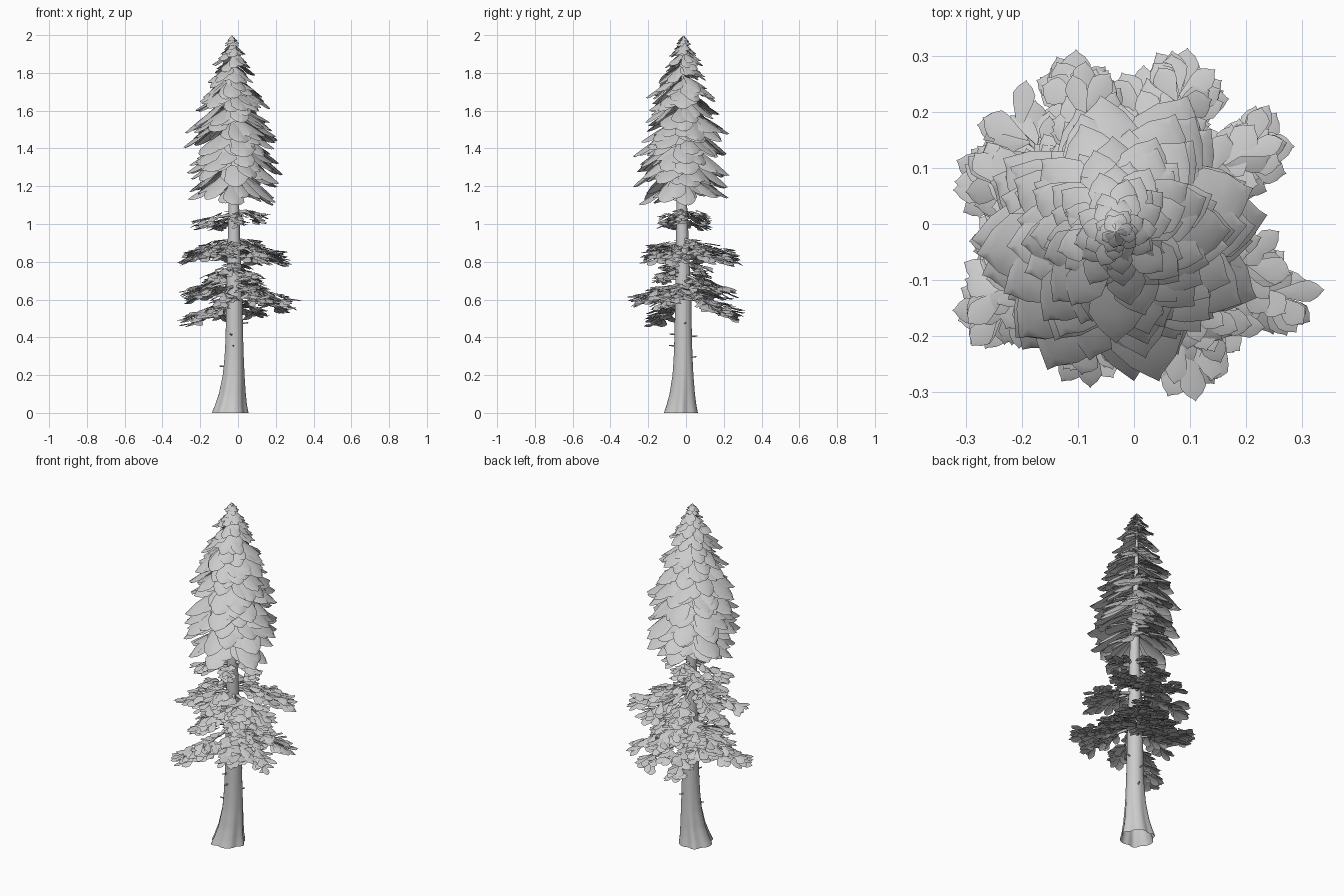
import bpy, bmesh, math, random
from mathutils import Vector

random.seed(7)
rnd = random.uniform
cube = bpy.data.objects.get("Cube")
if cube:
    bpy.data.objects.remove(cube)

grey = bpy.data.materials.new("plain grey")
grey.use_nodes = True
grey.diffuse_color = (0.6, 0.6, 0.6, 1)
grey.node_tree.nodes["Principled BSDF"].inputs["Base Color"].default_value = (0.6, 0.6, 0.6, 1)

UP = Vector((0, 0, 1))
# Trunk profile: height, centre x, centre y, radius
TRUNK = [(0, -.045, -.027, .091), (.04, -.04, -.024, .080), (.1, -.032, -.02, .068),
         (.2, -.024, -.016, .056), (.35, -.019, -.015, .047), (.6, -.02, -.015, .043),
         (.85, -.021, -.018, .035), (1.1, -.022, -.022, .028), (1.5, -.028, -.018, .017),
         (1.85, -.032, -.014, .007), (1.99, -.032, -.014, .002)]
# Crown outline: tip height, radius
CROWN = [(1.1, .225), (1.22, .26), (1.4, .25), (1.6, .21), (1.8, .12), (1.9, .07), (1.98, .025)]
# Blade outline: position along the blade, half width
LEAF = [(0, .12), (.3, .5), (.58, .9), (.76, 1), (.91, .62), (1, .16)]


def sample(table, z):
    """Linear interpolation of a table by its first column."""
    z = min(max(z, table[0][0]), table[-1][0])
    for a, b in zip(table, table[1:]):
        if z <= b[0]:
            f = (z - a[0]) / (b[0] - a[0])
            return [p + (q - p) * f for p, q in zip(a[1:], b[1:])]


def axis(z):
    x, y, r = sample(TRUNK, z)
    return Vector((x, y, z))


def finish(bm, name):
    mesh = bpy.data.meshes.new(name)
    bm.to_mesh(mesh)
    bm.free()
    mesh.materials.append(grey)
    mesh.shade_smooth()
    ob = bpy.data.objects.new(name, mesh)
    bpy.context.collection.objects.link(ob)


def leaf(bm, root, angle, length, half, drop, bend=1.35, fold=.25, roll=0.0):
    """A curved blade that runs outward and droops."""
    out = Vector((math.cos(angle), math.sin(angle), 0))
    side = Vector((-out.y, out.x, 0)) + UP * roll
    rows = []
    for t, w in LEAF:
        mid = root + out * length * t - UP * drop * t ** bend
        rows.append([bm.verts.new(mid + side * s * half * w - UP * abs(s) * half * w * fold
                                  - out * abs(s) * t * half * .2) for s in (-1, 0, 1)])
    for a, b in zip(rows, rows[1:]):
        for i in (0, 1):
            bm.faces.new((a[i], b[i], b[i + 1], a[i + 1]))


def tube(bm, points, radii, sides=6, lobes=None):
    """A tube of rings along a path, open at the start."""
    rings = []
    for i, p in enumerate(points):
        d = (points[min(i + 1, len(points) - 1)] - points[max(i - 1, 0)]).normalized()
        u = Vector((1, 0, 0)) if abs(d.z) > .9 else d.cross(UP).normalized()
        v = UP.cross(u) if abs(d.z) > .9 else u.cross(d)
        ring = []
        for k in range(sides):
            a = math.tau * k / sides
            r = radii[i] * (lobes(a, p.z) if lobes else 1)
            ring.append(bm.verts.new(p + u * math.cos(a) * r + v * math.sin(a) * r))
        rings.append(ring)
    for a, b in zip(rings, rings[1:]):
        for k in range(sides):
            n = (k + 1) % sides
            bm.faces.new((a[k], a[n], b[n], b[k]))
    bm.faces.new(rings[-1])
    bmesh.ops.recalc_face_normals(bm, faces=bm.faces)


# Trunk with root flare
def flare(a, z):
    f = max(0, 1 - z / .35)
    return 1 + .07 * f * math.cos(6 * a) + .04 * f * math.cos(9 * a)


bm = bmesh.new()
heights = [.02 * i for i in range(10)] + [.2 + .1 * i for i in range(18)] + [1.99]
tube(bm, [axis(z) for z in heights], [sample(TRUNK, z)[2] for z in heights], 36, flare)
finish(bm, "trunk")

# Dead twigs on the bare trunk
bm = bmesh.new()
for z, a in ((.24, 3.3), (.29, 1.2), (.35, 4.6), (.4, 1.5), (.41, 4.4), (.47, .2)):
    d = Vector((math.cos(a), math.sin(a), .1))
    p = axis(z) + d * .03
    tube(bm, [p, p + d * .045], [.005, .003], 5)
finish(bm, "dead_twigs")

# Crown: stacked tiers of drooping blades
bm = bmesh.new()
TIERS = 14
for i in range(TIERS):
    z = 1.14 + .81 * (i / (TIERS - 1)) ** .95
    radius = sample(CROWN, z)[0]
    for k in range(8):
        a = math.tau * (k + .25) / 8 + rnd(-.2, .2)
        r = radius * rnd(.88, 1.08)
        drop = r * rnd(.5, .7)
        half = r * .23 + .004
        tip = z + rnd(-.045, .03) * min(1, radius * 6)
        root = axis(min(tip + drop, 1.98))
        leaf(bm, root, a, r, half, drop, fold=.3, roll=rnd(-.2, .2))
        # Shorter blades layered beside each long one
        for turn, lift in ((.3, .012), (-.3, -.012)):
            leaf(bm, root + UP * lift, a + turn * rnd(.5, 1.2), r * rnd(.68, .92), half * .85,
                 drop * rnd(.75, .95), fold=.3, roll=rnd(-.25, .25))
finish(bm, "crown_foliage")

# Leading shoot at the very top
bm = bmesh.new()
for k in range(5):
    leaf(bm, axis(1.985) + UP * .013, k * 1.26, .026, .008, .03)
finish(bm, "top_shoot")

# Lower boughs: pad centres
PADS = [(-.245, -.16, .49), (-.17, -.14, .52), (-.11, .23, .53), (.09, .23, .53), (.21, .13, .57),
        (.255, -.13, .58), (.1, -.23, .60), (-.08, -.21, .61), (.17, -.21, .60), (.14, -.05, .63),
        (-.21, .17, .62), (-.22, -.03, .63), (.02, .2, .64), (.1, .08, .68), (-.23, .08, .64),
        (-.13, .09, .70), (.07, -.13, .71), (-.13, -.12, .72), (.02, .09, .75), (-.03, -.1, .76),
        (.21, .14, .82), (.2, -.07, .81), (.08, .23, .81), (-.1, .22, .83), (.12, -.17, .82),
        (-.24, .07, .83), (-.24, -.12, .82), (-.07, -.18, .85), (.09, .05, .88), (-.13, 0, .88),
        (-.18, -.06, 1.0), (.11, -.02, 1.03), (-.02, .09, 1.03), (0, -.11, 1.02), (-.11, .07, 1.0)]
boughs, sprays = bmesh.new(), bmesh.new()
for x, y, z in PADS:
    tip = Vector((x, y, z))
    base = axis(z)
    reach = (tip - base).length
    start = axis(z + reach * .32)
    middle = start.lerp(tip, .5) + UP * .012
    tube(boughs, [start, middle, tip], [.01, .007, .003])
    heading = math.atan2(y - base.y, x - base.x)
    size = min(1, .55 + reach * 2)
    # Fan of overlapping small blades along the bough
    for k in range(round(40 * size)):
        f = rnd(.35, 1)
        turn = rnd(-1.3, 1.3) * (1.2 - .4 * f)
        root = start.lerp(tip, f) + UP * rnd(-.024, .03)
        length = rnd(.065, .1) * size
        leaf(sprays, root, heading + turn, length, rnd(.019, .027) * size,
             length * rnd(.05, .45), fold=.15, roll=rnd(-.25, .25))
finish(boughs, "lower_boughs")
finish(sprays, "lower_foliage")
